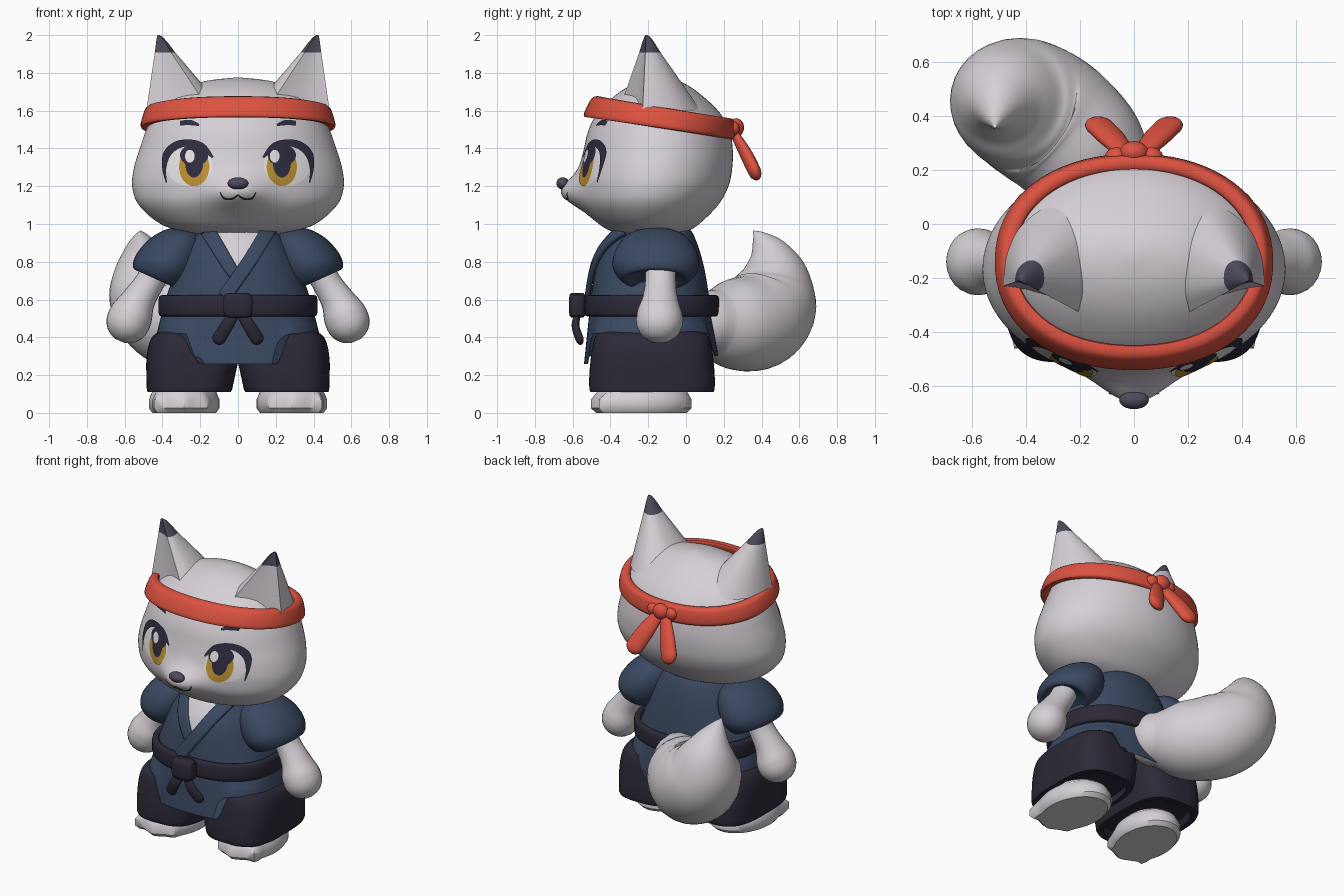
import bpy, bmesh, math
from math import sin, cos, pi, exp, copysign
from mathutils import Vector
from mathutils.bvhtree import BVHTree

cube = bpy.data.objects.get("Cube")
if cube:
    bpy.data.objects.remove(cube, do_unlink=True)


def material(name, r, g, b):
    m = bpy.data.materials.new(name)
    m.use_nodes = True
    m.diffuse_color = (r, g, b, 1)
    bsdf = m.node_tree.nodes["Principled BSDF"]
    bsdf.inputs["Base Color"].default_value = (r, g, b, 1)
    bsdf.inputs["Roughness"].default_value = 0.8
    return m


FUR = material("pale fur", .67, .63, .67)
BLUE = material("blue cloth", .042, .065, .118)
DARK = material("dark cloth", .025, .022, .038)
RED = material("red cloth", .72, .085, .052)
TIP = material("grey tips", .08, .069, .105)
GOLD = material("gold iris", .5, .28, .03)
INK = material("dark paint", .028, .026, .05)
WHITE = material("eye white", .78, .76, .78)


def refine(rows, n=5):
    """Catmull-Rom interpolation of equal-length rows."""
    out = []
    for i in range(len(rows) - 1):
        a, b, c, d = rows[max(i - 1, 0)], rows[i], rows[i + 1], rows[min(i + 2, len(rows) - 1)]
        for k in range(n):
            t = k / n
            out.append([q + .5 * t * (r - p + t * (2 * p - 5 * q + 4 * r - s + t * (3 * (q - r) + s - p)))
                        for p, q, r, s in zip(a, b, c, d)])
    return out + [list(rows[-1])]


def finish(name, bm, mat, angle=45):
    me = bpy.data.meshes.new(name)
    bm.to_mesh(me)
    bm.free()
    me.materials.append(mat)
    me.shade_smooth()
    me.set_sharp_from_angle(angle=math.radians(angle))
    ob = bpy.data.objects.new(name, me)
    bpy.context.collection.objects.link(ob)
    return ob


def loft(name, rings, mat, loop=False, angle=45):
    bm = bmesh.new()
    vs = [[bm.verts.new(p) for p in ring] for ring in rings]
    n = len(vs[0])
    for a, b in zip(vs, vs[1:] + vs[:1] if loop else vs[1:]):
        for i in range(n):
            bm.faces.new((a[i], a[(i + 1) % n], b[(i + 1) % n], b[i]))
    if not loop:
        bm.faces.new(vs[0])
        bm.faces.new(vs[-1])
    bmesh.ops.recalc_face_normals(bm, faces=bm.faces)
    return finish(name, bm, mat, angle)


def oval(z, w, front, back, cx=0, p=2.0, n=96):
    """Horizontal superellipse ring."""
    pts = []
    for i in range(n):
        c, s = cos(2 * pi * i / n), sin(2 * pi * i / n)
        pts.append(Vector((cx + w * copysign(abs(c) ** (2 / p), c),
                           (front + back) / 2 + (back - front) / 2 * copysign(abs(s) ** (2 / p), s), z)))
    return pts


def tube(name, path, mat, flat=1.0, n=24):
    """Round-ended tube through (x, y, z, radius) rows, squashed in depth by flat."""
    rows = refine(path)
    ps, rs = [Vector(r[:3]) for r in rows], [max(r[3], .004) for r in rows]
    ts = [(ps[min(i + 1, len(ps) - 1)] - ps[max(i - 1, 0)]).normalized() for i in range(len(ps))]
    secs = list(zip(ps, ts, rs))
    arcs = [k * pi / 12 for k in range(1, 6)]
    head = [(ps[0] - ts[0] * rs[0] * sin(a), ts[0], rs[0] * cos(a)) for a in reversed(arcs)]
    tail = [(ps[-1] + ts[-1] * rs[-1] * sin(a), ts[-1], rs[-1] * cos(a)) for a in arcs]
    rings = []
    for p, t, r in head + secs + tail:
        u = t.cross(Vector((0, 1, 0))).normalized()
        v = u.cross(t)
        rings.append([p + r * (cos(2 * pi * i / n) * u + flat * sin(2 * pi * i / n) * v) for i in range(n)])
    return loft(name, rings, mat)


def ball(name, loc, radii, mat):
    bm = bmesh.new()
    bmesh.ops.create_uvsphere(bm, u_segments=24, v_segments=14, radius=1)
    for v in bm.verts:
        v.co = Vector(loc) + Vector([a * b for a, b in zip(v.co, radii)])
    return finish(name, bm, mat)


def band(name, mat, cy, rx, ry, half_t, half_h, z_at, lean, p):
    """Closed ring with a rounded-box section."""
    rings = []
    for i in range(72):
        a = 2 * pi * i / 72
        c, s = cos(a), sin(a)
        fx, fy = copysign(abs(c) ** (2 / p), c), copysign(abs(s) ** (2 / p), s)
        ring = []
        for q in oval(0, half_t, -half_h, half_h, p=3.5, n=16):
            o = q.x - lean(s) * q.y
            ring.append(Vector(((rx + o) * fx, cy + (ry + o) * fy, z_at(cy + ry * fy) + q.y)))
        rings.append(ring)
    return loft(name, rings, mat, loop=True)


def tree(ob):
    return BVHTree.FromPolygons([v.co for v in ob.data.vertices], [p.vertices for p in ob.data.polygons])


def sheet(name, grid, bvh, off, mat, thick=0):
    """Grid of (x, z) points laid onto the front of a surface."""
    bm = bmesh.new()
    vs = []
    for row in grid:
        vs.append([])
        for x, z in row:
            hit = bvh.ray_cast(Vector((x, -3, z)), Vector((0, 1, 0)))
            if hit[0] is None:
                hit = bvh.find_nearest(Vector((x, -.4, z)))
            vs[-1].append(bm.verts.new(hit[0] + hit[1] * off))
    for a, b in zip(vs, vs[1:]):
        for i in range(len(a) - 1):
            f = bm.faces.new((a[i], a[i + 1], b[i + 1], b[i]))
            f.normal_update()
            if f.normal.y > 0:
                f.normal_flip()
    ob = finish(name, bm, mat)
    if thick:
        mod = ob.modifiers.new("thickness", 'SOLIDIFY')
        mod.thickness, mod.offset = thick, 1
    return ob


def strip(name, path, bvh, off, mat, thick=0):
    rows = refine(path, 6)
    grid = []
    for i, (x, z, w) in enumerate(rows):
        a, b = rows[max(i - 1, 0)], rows[min(i + 1, len(rows) - 1)]
        d = Vector((b[0] - a[0], b[1] - a[1])).normalized()
        grid.append([(x - d.y * w * k / 6, z + d.x * w * k / 6) for k in range(-3, 4)])
    return sheet(name, grid, bvh, off, mat, thick)


def disc(name, cx, cz, rx, rz, bvh, off, mat):
    grid = [[(cx + k / 6 * rx * cos(i * pi / 16), cz + k / 6 * rz * sin(i * pi / 16)) for i in range(33)]
            for k in (.02, 1, 2, 3, 4, 5, 6)]
    return sheet(name, grid, bvh, off, mat)


# Head with a soft muzzle: rows are z, half width, front, back
rows = refine([(.94, .12, -.28, -.06), (.957, .27, -.38, 0), (1, .41, -.46, .07), (1.1, .525, -.545, .17),
               (1.2, .56, -.565, .225), (1.3, .55, -.56, .245), (1.4, .52, -.54, .247), (1.5, .485, -.515, .23),
               (1.6, .435, -.46, .17), (1.7, .32, -.35, .06), (1.755, .18, -.24, -.03), (1.775, .02, -.14, -.1)])
rings = [oval(*r) for r in rows]
for p in (p for ring in rings for p in ring if p.y < -.15):
    p.y -= .1 * exp(-(p.x / .15) ** 2 - ((p.z - 1.17) / .085) ** 2)
skin = tree(loft("head", rings, FUR))
ball("nose", (0, -.652, 1.215), (.055, .034, .032), TIP)

# Ears with a slightly hollow front and coloured tips, then the painted face
ear_front = [(.485, -.23), (.4, -.242), (.3, -.275), (.15, -.355)]
ear_back = [(.15, -.355), (.085, -.27), (.07, -.14), (.11, 0), (.21, .075), (.32, .065), (.42, -.01),
            (.475, -.12), (.485, -.23)]
ear_base = ear_front[:-1] + refine(ear_back, 4)[:-1]
tip = Vector((.425, -.21))
for s, side in ((1, "left"), (-1, "right")):
    rings = []
    for t, k in ((0, 1), (.25, .76), (.5, .52), (.77, .26), (.9, .15), (.97, .08), (1, .03)):
        rings.append([Vector((s * (tip.x + (x - tip.x) * k), tip.y + (y - tip.y) * k, 1.6 + .4 * t))
                      for x, y in ear_base])
    ear = loft(side + "_ear", rings, FUR, angle=50)
    ear.data.materials.append(TIP)
    for f in ear.data.polygons:
        f.material_index = int(f.center.z > 1.91)

    disc(side + "_eye_white", s * .258, 1.31, .122, .108, skin, .003, WHITE)
    disc(side + "_iris", s * .23, 1.3, .08, .1, skin, .005, GOLD)
    disc(side + "_iris_shade", s * .23, 1.362, .074, .058, skin, .0065, INK)
    disc(side + "_pupil", s * .23, 1.32, .047, .075, skin, .007, INK)
    disc(side + "_eye_glint", s * .222 - .03, 1.357, .025, .034, skin, .0085, WHITE)
    lash = [(.375, 1.22, .006), (.386, 1.29, .02), (.373, 1.365, .04), (.325, 1.413, .042), (.255, 1.428, .036),
            (.185, 1.408, .033), (.132, 1.35, .012)]
    strip(side + "_lash", [(s * x, z, w) for x, z, w in lash], skin, .0075, INK)
    strip(side + "_brow", [(s * .205, 1.522, .012), (s * .25, 1.535, .028), (s * .305, 1.532, .024)], skin, .005, INK)
    strip(side + "_mouth", [(s * .092, 1.168, .007), (s * .072, 1.138, .01), (s * .03, 1.136, .01),
                            (0, 1.156, .009)], skin, .004, INK)

# Headband, knot and hanging ends
band("headband", RED, -.133, .478, .362, .03, .056, lambda y: 1.563 - .16 * (y + .133),
     lambda s: .28 - .2 * s, 2.15)
ball("headband_knot", (0, .265, 1.51), (.054, .042, .05), RED)
for s, side in ((1, "left"), (-1, "right")):
    ball(side + "_knot_lobe", (s * .065, .25, 1.505), (.042, .034, .038), RED)
    tube(side + "_headband_end", [(s * .025, .255, 1.48, .036), (s * .08, .315, 1.375, .054),
                                  (s * .125, .36, 1.285, .057)], RED, .6)

# Tunic: hem drops at front and back and rises at the sides
rows = refine([(.985, .14, -.32, 0), (.96, .2, -.365, .03), (.92, .245, -.4, .05), (.85, .29, -.445, .075),
               (.75, .33, -.48, .1), (.6, .385, -.505, .125), (.5, .41, -.515, .14)], 4)
rings = [oval(*r, p=2.3) for r in rows]
for k in (.35, .7, 1):
    ring = oval(.5, .41 + .02 * k, -.515 - .025 * k, .14 + .03 * k, p=2.6)
    for p in ring:
        rise = min(max((abs(p.x) - .215) / .06, 0), 1)
        low = .26 if p.y < 0 else .3
        p.z = .5 + (low + (.42 - low) * rise - .5) * k
    rings.append(ring)
cloth = tree(loft("tunic", rings, BLUE))
strip("chest_fur", [(0, .975, .3), (0, .9, .2), (0, .8, .1), (0, .7, .01)], cloth, .006, FUR)
strip("under_collar", [(-.155, .955, .075), (-.075, .82, .07), (-.02, .735, .06), (.01, .695, .04)],
      cloth, 0, BLUE, .02)
strip("over_collar", [(.155, .955, .075), (.075, .82, .07), (0, .71, .07), (-.07, .61, .07)],
      cloth, .004, BLUE, .03)

# Belt with knot and ends
band("belt", DARK, -.18, .4, .335, .022, .057, lambda y: .567, lambda s: 0, 2.4)
loft("belt_knot", [oval(.57 + .065 * h, .078 * k, -.575 - .045 * k, -.575 + .045 * k, p=3.5, n=28)
                   for h, k in ((-1, .7), (-.85, .92), (-.5, 1), (.5, 1), (.85, .92), (1, .7))], DARK)
for s, side in ((1, "left"), (-1, "right")):
    tube(side + "_belt_end", [(s * .025, -.575, .52, .03), (s * .06, -.585, .46, .034),
                              (s * .1, -.565, .395, .036)], DARK, .6)

# Limbs
for s, side in ((1, "left"), (-1, "right")):
    # puffed sleeve, ending in a turned-in lip
    rows = refine([(.24, .97, .03, .04), (.275, .935, .1, .15), (.325, .865, .15, .21), (.38, .785, .165, .23),
                   (.415, .73, .155, .205), (.428, .705, .13, .17), (.42, .725, .1, .12)], 4)
    loft(side + "_sleeve", [[Vector((s * (x + .91 * ru * cos(a)), -.16 + ry * sin(a), z + .41 * ru * cos(a)))
                             for a in [i * pi / 16 for i in range(32)]] for x, z, ru, ry in rows], BLUE)
    tube(side + "_arm", [(s * .42, -.135, .78, .078), (s * .475, -.135, .68, .078), (s * .525, -.137, .6, .09),
                         (s * .56, -.14, .53, .113), (s * .58, -.14, .485, .117)], FUR, 1.06)

    # wide trouser leg with a hollow cuff, the inner edge slanting
    rows = [(.15, .25, .18, .27), (.112, .257, .19, .29), (.11, .259, .22, .325)] + refine(
        [(.125, .257, .226, .332), (.2, .25, .235, .332), (.28, .243, .242, .325), (.37, .245, .225, .312),
         (.42, .245, .19, .285), (.445, .245, .11, .2)], 3)
    loft(side + "_trouser_leg", [oval(z, w, -.18 - d, -.18 + d, cx=s * x, p=3.2) for z, x, w, d in rows], DARK)

    # foot with pointed toe tufts, turned slightly outward
    rings = []
    for z, k in ((0, .9), (.025, 1), (.07, 1), (.115, .9), (.16, .65)):
        ring = []
        for i in range(48):
            a = 2 * pi * i / 48
            tuft = sum(h * exp(-((a - m) / .14) ** 2) for m, h in ((5.4, .2), (4.6, .05), (3.95, .1)))
            r = k * (1 + tuft * (1 if z < .1 else .3))
            x, y = .185 * r * cos(a), .26 * r * sin(a)
            ring.append(Vector((s * (.285 + x - .1 * y), -.23 + y + .1 * x, z)))
        rings.append(ring)
    loft(side + "_foot", rings, FUR, angle=40)

# Bushy tail curling up to a point
tube("tail", [(-.06, .14, .48, .17), (-.16, .24, .47, .235), (-.29, .36, .48, .258), (-.395, .43, .54, .255),
              (-.46, .455, .64, .232), (-.49, .46, .75, .18), (-.505, .435, .85, .11),
              (-.513, .39, .925, .045), (-.515, .36, .96, .006)], FUR, 1, 32)
